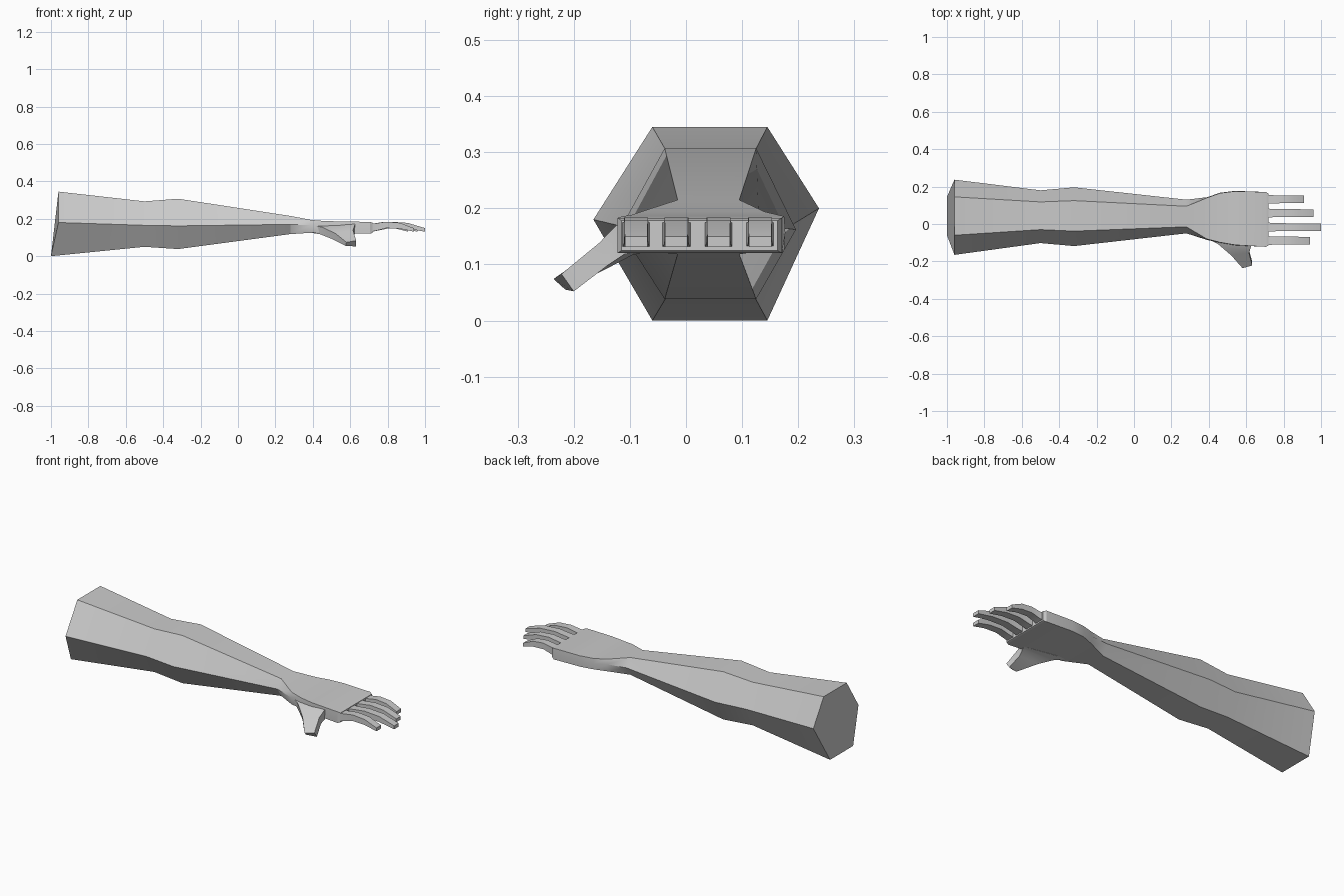
import bpy
import bmesh
from math import radians

cube = bpy.data.objects.get("Cube")
if cube:
    bpy.data.objects.remove(cube, do_unlink=True)

grey = bpy.data.materials.new("plain_grey")
grey.use_nodes = True
color = (0.6, 0.6, 0.6, 1)
grey.diffuse_color = color
grey.node_tree.nodes["Principled BSDF"].inputs["Base Color"].default_value = color


def loft(name, rings):
    """Skin a run of matching rings and cap both ends."""
    bm = bmesh.new()
    loops = [[bm.verts.new(p) for p in ring] for ring in rings]
    n = len(loops[0])
    for a, b in zip(loops, loops[1:]):
        for i in range(n):
            j = (i + 1) % n
            bm.faces.new((a[i], a[j], b[j], b[i]))
    bm.faces.new(loops[0])
    bm.faces.new(loops[-1])
    bmesh.ops.recalc_face_normals(bm, faces=bm.faces)
    mesh = bpy.data.meshes.new(name)
    bm.to_mesh(mesh)
    bm.free()
    obj = bpy.data.objects.new(name, mesh)
    bpy.context.collection.objects.link(obj)
    mesh.materials.append(grey)
    bpy.ops.object.select_all(action='DESELECT')
    obj.select_set(True)
    bpy.context.view_layer.objects.active = obj
    bpy.ops.object.shade_smooth_by_angle(angle=radians(25))
    return obj


def hexagon(x, front, back, inner_front, inner_back, bottom, middle, top, lean=0):
    """Six-sided section across the arm; lean shifts the lower edge along x."""
    return [(x, front, middle), (x, inner_front, top), (x, inner_back, top),
            (x, back, middle), (x - lean, inner_back, bottom), (x - lean, inner_front, bottom)]


# Forearm, wrist and palm in one skin
cut = hexagon(-0.96, -0.165, 0.237, -0.06, 0.145, 0, 0.18, 0.345, 0.04)
cut[3] = (-0.96, 0.237, 0.2)
loft("forearm_and_palm", [
    cut,
    hexagon(-0.5, -0.102, 0.18, -0.03, 0.118, 0.05, 0.165, 0.293),
    hexagon(-0.32, -0.118, 0.196, -0.038, 0.125, 0.038, 0.162, 0.307),
    hexagon(0.28, -0.05, 0.13, -0.015, 0.095, 0.118, 0.17, 0.215),
    hexagon(0.39, -0.085, 0.143, -0.08, 0.14, 0.125, 0.165, 0.194),
    hexagon(0.46, -0.1, 0.167, -0.098, 0.165, 0.127, 0.16, 0.188),
    hexagon(0.54, -0.114, 0.177, -0.112, 0.175, 0.125, 0.157, 0.186),
    hexagon(0.705, -0.122, 0.171, -0.122, 0.171, 0.12, 0.152, 0.183),
    hexagon(0.72, -0.115, 0.163, -0.115, 0.163, 0.125, 0.152, 0.178),
])

# Fingers: gently arched, each with its own side position and tip
fingers = {"index": (-0.089, 0.94), "middle": (-0.017, 1.0),
           "ring": (0.058, 0.96), "little": (0.132, 0.91)}
arch = [(0, 0.13, 0.175, 0.026), (0.1, 0.135, 0.175, 0.022), (0.36, 0.15, 0.184, 0.021),
        (0.68, 0.147, 0.178, 0.021), (1, 0.131, 0.15, 0.02)]
for finger, (y, tip) in fingers.items():
    rings = []
    for t, low, high, half in arch:
        x = 0.71 + (tip - 0.71) * t
        rings.append([(x, y - half, low), (x, y - half, high),
                      (x, y + half, high), (x, y + half, low)])
    loft(finger + "_finger", rings)

# Thumb: wide web at the palm, narrowing down and forward
loft("thumb", [
    [(0.38, -0.07, 0.17), (0.63, -0.1, 0.175), (0.63, -0.09, 0.122), (0.38, -0.05, 0.127)],
    [(0.45, -0.108, 0.155), (0.625, -0.124, 0.17), (0.622, -0.11, 0.118), (0.44, -0.095, 0.117)],
    [(0.52, -0.168, 0.122), (0.615, -0.155, 0.138), (0.615, -0.14, 0.098), (0.5, -0.14, 0.093)],
    [(0.58, -0.236, 0.074), (0.632, -0.222, 0.083), (0.632, -0.2, 0.052), (0.575, -0.215, 0.055)],
])
